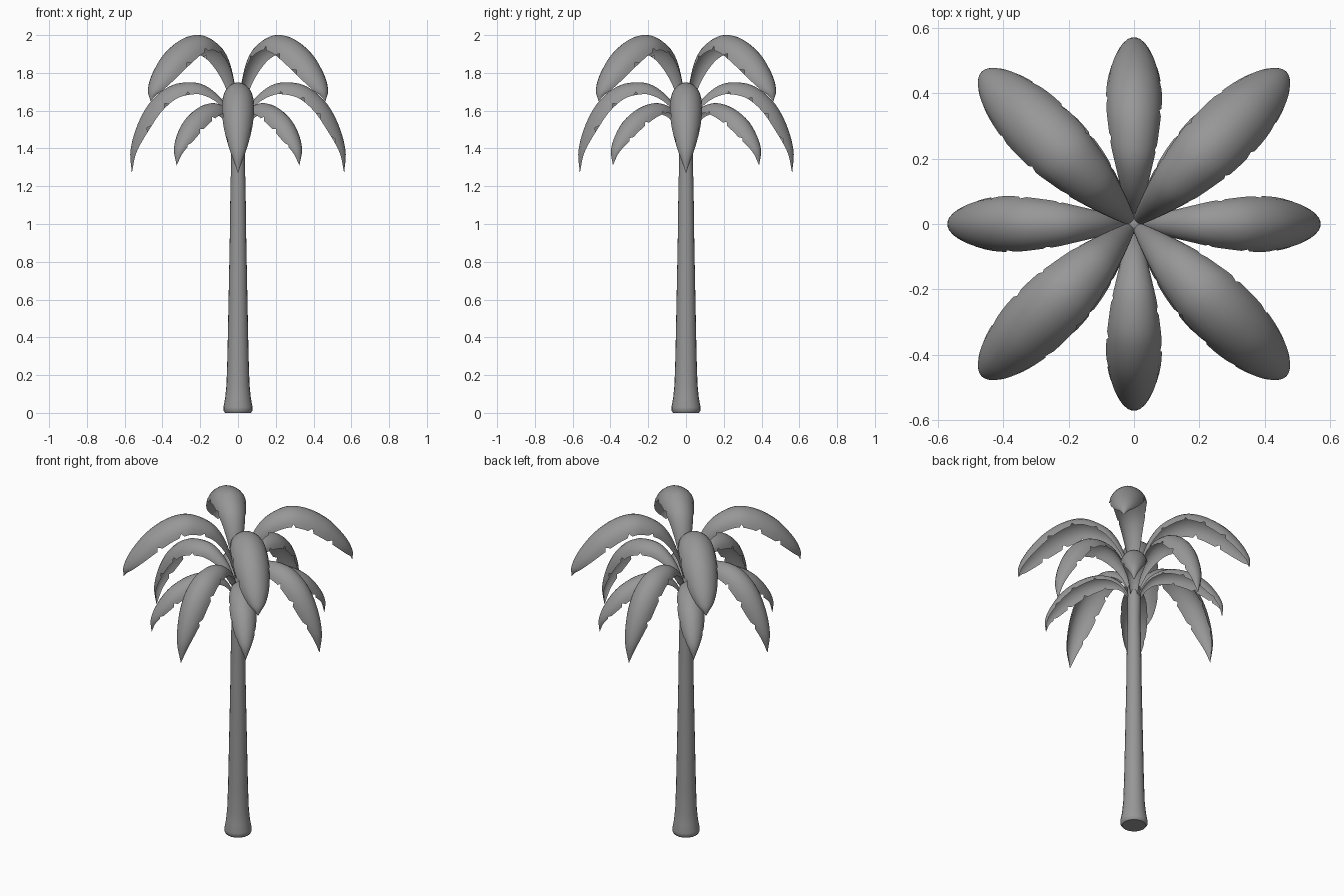
import bpy, bmesh, math
from mathutils import Vector

if "Cube" in bpy.data.objects:
    bpy.data.objects.remove(bpy.data.objects["Cube"])

grey = bpy.data.materials.new("mid_grey")
grey.diffuse_color = (0.31, 0.31, 0.31, 1)
grey.use_nodes = True
grey.node_tree.nodes["Principled BSDF"].inputs["Base Color"].default_value = grey.diffuse_color


def finish(name, bm, angle):
    mesh = bpy.data.meshes.new(name)
    bm.to_mesh(mesh)
    bm.free()
    mesh.materials.append(grey)
    ob = bpy.data.objects.new(name, mesh)
    bpy.context.collection.objects.link(ob)
    bpy.ops.object.select_all(action='DESELECT')
    ob.select_set(True)
    bpy.context.view_layer.objects.active = ob
    bpy.ops.object.shade_smooth_by_angle(angle=math.radians(angle))
    return ob


def smooth_path(points, steps):
    """Catmull-Rom curve through stations of (radius, height, half width, droop)."""
    p = [Vector(q) for q in points]
    p = [2 * p[0] - p[1]] + p + [2 * p[-1] - p[-2]]
    out = []
    for i in range(1, len(p) - 2):
        a, b, c, d = p[i - 1:i + 3]
        for k in range(steps):
            t = k / steps
            out.append(0.5 * (2 * b + (c - a) * t + (2 * a - 5 * b + 4 * c - d) * t * t
                              + (3 * b - a - 3 * c + d) * t ** 3))
    return out + [p[-2]]


def frond(name, stations, degrees, notches):
    """Arched leaf shell with a domed cross-section and small slits in its edges."""
    path = smooth_path(stations, 6)
    ang = math.radians(degrees)
    out_dir = Vector((math.cos(ang), math.sin(ang), 0))
    side = Vector((-math.sin(ang), math.cos(ang), 0))
    up = Vector((0, 0, 1))
    cols = 10
    bm = bmesh.new()
    rows = []
    for i, s in enumerate(path):
        a, b = path[max(i - 1, 0)], path[min(i + 1, len(path) - 1)]
        tangent = Vector((b[0] - a[0], b[1] - a[1])).normalized()
        inward = out_dir * tangent[1] - up * tangent[0]
        row = []
        for c in range(cols + 1):
            u = 2 * c / cols - 1
            if c == 0 and i in notches[0] or c == cols and i in notches[1]:
                u *= 0.86
            co = (out_dir * s[0] + up * s[1] + side * max(s[2], 0) * math.sin(u * 1.35) / math.sin(1.35)
                  + inward * max(s[3], 0) * abs(u) ** 1.8)
            row.append(bm.verts.new(co))
        rows.append(row)
    for r0, r1 in zip(rows, rows[1:]):
        for c in range(cols):
            bm.faces.new((r0[c], r1[c], r1[c + 1], r0[c + 1]))
    bmesh.ops.remove_doubles(bm, verts=bm.verts, dist=0.0005)
    return finish(name, bm, 60)


# Trunk: lathed profile with a flared foot
profile = [(0.0, 0.0), (0.068, 0.0), (0.077, 0.012), (0.077, 0.03), (0.068, 0.08),
           (0.061, 0.15), (0.056, 0.3), (0.05, 0.6), (0.044, 0.9), (0.04, 1.2),
           (0.036, 1.33), (0.038, 1.45), (0.036, 1.54), (0.022, 1.6), (0.0, 1.61)]
sides = 20
bm = bmesh.new()
rings = []
for r, z in profile:
    rings.append([bm.verts.new((r * math.cos(k * math.tau / sides),
                                r * math.sin(k * math.tau / sides), z)) for k in range(sides)])
for r0, r1 in zip(rings, rings[1:]):
    for k in range(sides):
        j = (k + 1) % sides
        bm.faces.new((r0[k], r0[j], r1[j], r1[k]))
bmesh.ops.remove_doubles(bm, verts=bm.verts, dist=0.0005)
finish("trunk", bm, 50)

# Frond tiers: stations of radius, height, half width, edge droop
upper = [(0.0, 1.56, 0.012, 0.005), (0.04, 1.73, 0.035, 0.02), (0.09, 1.86, 0.06, 0.045),
         (0.16, 1.945, 0.08, 0.065), (0.28, 2.0, 0.097, 0.08), (0.40, 1.98, 0.103, 0.085),
         (0.52, 1.905, 0.10, 0.085), (0.61, 1.80, 0.08, 0.065), (0.655, 1.71, 0.045, 0.035),
         (0.655, 1.65, 0.0, 0.0)]
middle = [(0.0, 1.5, 0.012, 0.005), (0.07, 1.64, 0.035, 0.025), (0.16, 1.725, 0.058, 0.05),
          (0.25, 1.75, 0.072, 0.065), (0.36, 1.73, 0.082, 0.075), (0.46, 1.65, 0.085, 0.078),
          (0.53, 1.53, 0.074, 0.068), (0.569, 1.39, 0.042, 0.035), (0.562, 1.27, 0.0, 0.0)]
lower = [(0.0, 1.43, 0.012, 0.005), (0.05, 1.55, 0.03, 0.02), (0.11, 1.615, 0.05, 0.04),
         (0.20, 1.64, 0.066, 0.055), (0.30, 1.62, 0.074, 0.065), (0.40, 1.56, 0.074, 0.065),
         (0.47, 1.475, 0.06, 0.05), (0.508, 1.39, 0.033, 0.025), (0.505, 1.31, 0.0, 0.0)]

cuts = ((16, 25, 32, 39), (19, 28, 36))
for i in range(4):
    frond("upper_frond", upper, 45 + 90 * i, cuts)
    frond("middle_frond", middle, 90 * i, cuts)
for i, degrees in enumerate((50, 130, 230, 310)):
    frond("lower_frond", lower, degrees, cuts if i % 2 else cuts[::-1])
